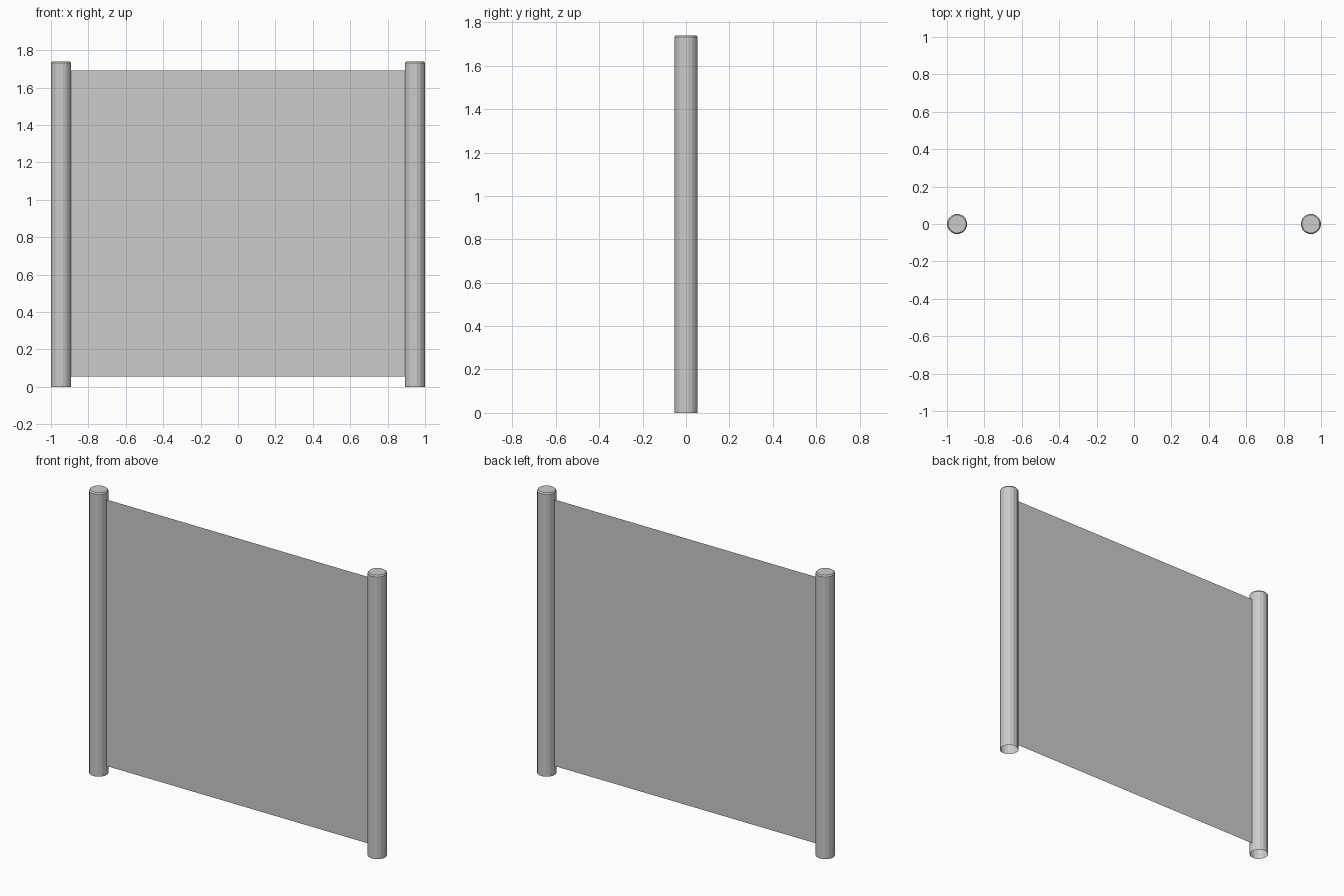
import bpy, bmesh, math

if "Cube" in bpy.data.objects:
    bpy.data.objects.remove(bpy.data.objects["Cube"])

R, H, X = 0.054, 1.74, 0.946
SIDES = 16


def make_object(name, bm):
    mesh = bpy.data.meshes.new(name)
    bm.to_mesh(mesh)
    bm.free()
    obj = bpy.data.objects.new(name, mesh)
    bpy.context.collection.objects.link(obj)
    return obj


def post(name, x):
    # open-bottomed tube with a small chamfer under the top cap
    bm = bmesh.new()
    rings = []
    for r, z in ((R, 0), (R, H - 0.008), (R - 0.006, H)):
        rings.append([bm.verts.new((x + r * math.cos(a), r * math.sin(a), z))
                      for a in (2 * math.pi * (i + 0.5) / SIDES for i in range(SIDES))])
    for low, high in zip(rings, rings[1:]):
        for i in range(SIDES):
            j = (i + 1) % SIDES
            bm.faces.new((low[i], low[j], high[j], high[i]))
    bm.faces.new(rings[-1])
    return make_object(name, bm)


# Posts at both ends
post("left_post", -X)
post("right_post", X)

# Thin sheet stretched between the posts
bm = bmesh.new()
w = X - R + 0.004
bm.faces.new([bm.verts.new(p) for p in
              ((-w, 0, 0.055), (w, 0, 0.055), (w, 0, 1.69), (-w, 0, 1.69))])
make_object("panel", bm)
